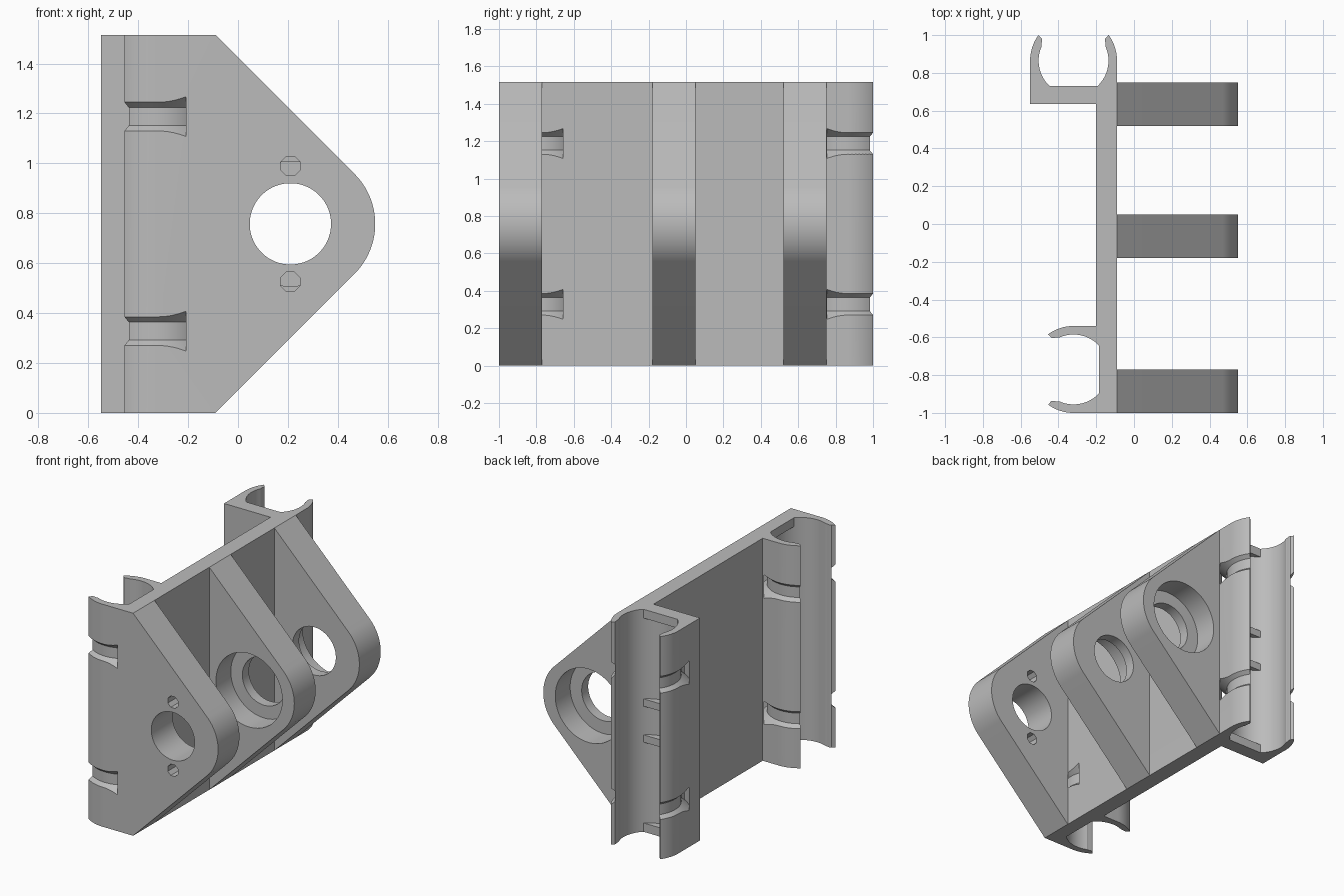
import bpy, bmesh, math
from mathutils import Matrix, Vector

if "Cube" in bpy.data.objects:
    bpy.data.objects.remove(bpy.data.objects["Cube"])

HEIGHT = 1.515
MID = HEIGHT / 2
R_OUT, R_BORE = 0.23, 0.185
FACE_X = -0.09                       # plate side that carries the ribs
BACK_CLIP = (-0.32, 0.865, 0)        # x, y, turn: opens to +y
FRONT_CLIP = (-0.32, -0.77, 90)      # opens to -x

grey = bpy.data.materials.new("plain_grey")
grey.use_nodes = True
grey.diffuse_color = (0.5, 0.5, 0.5, 1)
grey.node_tree.nodes["Principled BSDF"].inputs["Base Color"].default_value = (0.5, 0.5, 0.5, 1)


def finish(name, bm):
    bmesh.ops.recalc_face_normals(bm, faces=bm.faces)
    mesh = bpy.data.meshes.new(name)
    bm.to_mesh(mesh)
    bm.free()
    mesh.materials.append(grey)
    obj = bpy.data.objects.new(name, mesh)
    bpy.context.collection.objects.link(obj)
    return obj


def prism(name, points, low, high, along="z"):
    """Extrude an outline along z (points are x, y) or along y (points are x, z)."""
    place = (lambda a, b, h: (a, b, h)) if along == "z" else (lambda a, b, h: (a, h, b))
    bm = bmesh.new()
    face = bm.faces.new([bm.verts.new(place(a, b, low)) for a, b in points])
    out = bmesh.ops.extrude_face_region(bm, geom=[face])["geom"]
    verts = [g for g in out if isinstance(g, bmesh.types.BMVert)]
    bmesh.ops.translate(bm, verts=verts, vec=place(0, 0, high - low))
    return finish(name, bm)


def arc(cx, cy, r, start, end, steps):
    angles = [math.radians(start + (end - start) * i / steps) for i in range(steps + 1)]
    return [(cx + r * math.cos(a), cy + r * math.sin(a)) for a in angles]


def ring(name, section):
    """Revolve a (radius, z) section around z."""
    bm = bmesh.new()
    verts = [bm.verts.new((r, 0, z)) for r, z in section]
    edges = [bm.edges.new((verts[i - 1], verts[i])) for i in range(len(verts))]
    bmesh.ops.spin(bm, geom=verts + edges, cent=(0, 0, 0), axis=(0, 0, 1),
                   angle=math.tau, steps=72)
    bmesh.ops.remove_doubles(bm, verts=bm.verts, dist=0.0001)
    return finish(name, bm)


def cut(obj, cutters):
    for cutter in cutters:
        cutter.hide_render = True
        mod = obj.modifiers.new("cut", "BOOLEAN")
        mod.operation, mod.solver, mod.object = "DIFFERENCE", "EXACT", cutter
        bpy.context.view_layer.objects.active = obj
        bpy.ops.object.modifier_apply(modifier=mod.name)
        bpy.data.objects.remove(cutter)


def smooth(obj):
    bpy.ops.object.select_all(action="DESELECT")
    obj.select_set(True)
    bpy.context.view_layer.objects.active = obj
    bpy.ops.object.shade_smooth_by_angle(angle=math.radians(25))


def seat(points, clip):
    """Move clip-local points into place."""
    x, y, turn = clip
    m = Matrix.Translation((x, y, 0)) @ Matrix.Rotation(math.radians(turn), 4, "Z")
    return [(m @ Vector((u, v, 0))).to_2d()[:] for u, v in points]


# Snap clip outline: outer arm, flared lip, round bore, then the mirrored arm
arm = arc(0, 0, R_OUT, 0, 36, 8) + [(0.168, 0.118), (0.166, 0.105), (0.17, 0.088)]
bore = arc(0, 0, R_BORE, 24, -204, 48)
clip_outline = arm + bore + [(-u, v) for u, v in reversed(arm)]

# Back plate with both clips as one profile
outline = ([(FACE_X, -1)] + seat(clip_outline, BACK_CLIP) + [(-0.55, 0.635), (-0.2, 0.635), (-0.2, -0.54)]
           + seat(clip_outline, FRONT_CLIP))
plate = prism("plate_with_clips", outline, 0, HEIGHT)

# Tapered tie grooves around each clip
grooves = []
for clip in (FRONT_CLIP, BACK_CLIP):
    for z in (MID - 0.43, MID + 0.43):
        tool = ring("groove_cutter", [(0.205, -0.036), (0.256, -0.08), (0.256, 0.08), (0.205, 0.036)])
        tool.location = (clip[0], clip[1], z)
        grooves.append(tool)
bpy.context.view_layer.update()
cut(plate, grooves)
smooth(plate)

# Flat stops across the bottom of each bore
stop_outline = arc(0, 0, R_BORE + 0.004, -135, -45, 20)
for side, clip in (("front", FRONT_CLIP), ("back", BACK_CLIP)):
    for low, high in ((0, 0.06), (0.61, 0.66), (HEIGHT - 0.66, HEIGHT - 0.61), (HEIGHT - 0.06, HEIGHT)):
        prism(side + "_bearing_stop", seat(stop_outline, clip), low, high)

# Triangular ribs with a rounded nose
rib_outline = [(FACE_X, HEIGHT), (FACE_X, 0)] + arc(0.267, MID, 0.283, -45, 45, 24)
HOLE_X = 0.21


def drill(r, low, high, z=MID, sides=64):
    return prism("drill", arc(HOLE_X, z, r, 180 / sides, 540 - 540 + 360 - 180 / sides, sides - 1),
                 low, high, "y")


for name, y in (("front_rib", -1), ("middle_rib", -0.18), ("back_rib", 0.52)):
    back = y + 0.23
    rib = prism(name, rib_outline, y, back, "y")
    tools = [drill(0.163, y - 0.1, back + 0.1)]
    if name == "front_rib":      # two small screw holes
        tools += [drill(0.042, y - 0.1, back + 0.1, MID + dz, 8) for dz in (-0.232, 0.232)]
    elif name == "middle_rib":   # bearing pocket in the front
        tools.append(drill(0.25, y - 0.1, y + 0.16))
    else:                        # bearing pocket in the back
        tools.append(drill(0.25, back - 0.16, back + 0.1))
    cut(rib, tools)
    smooth(rib)
